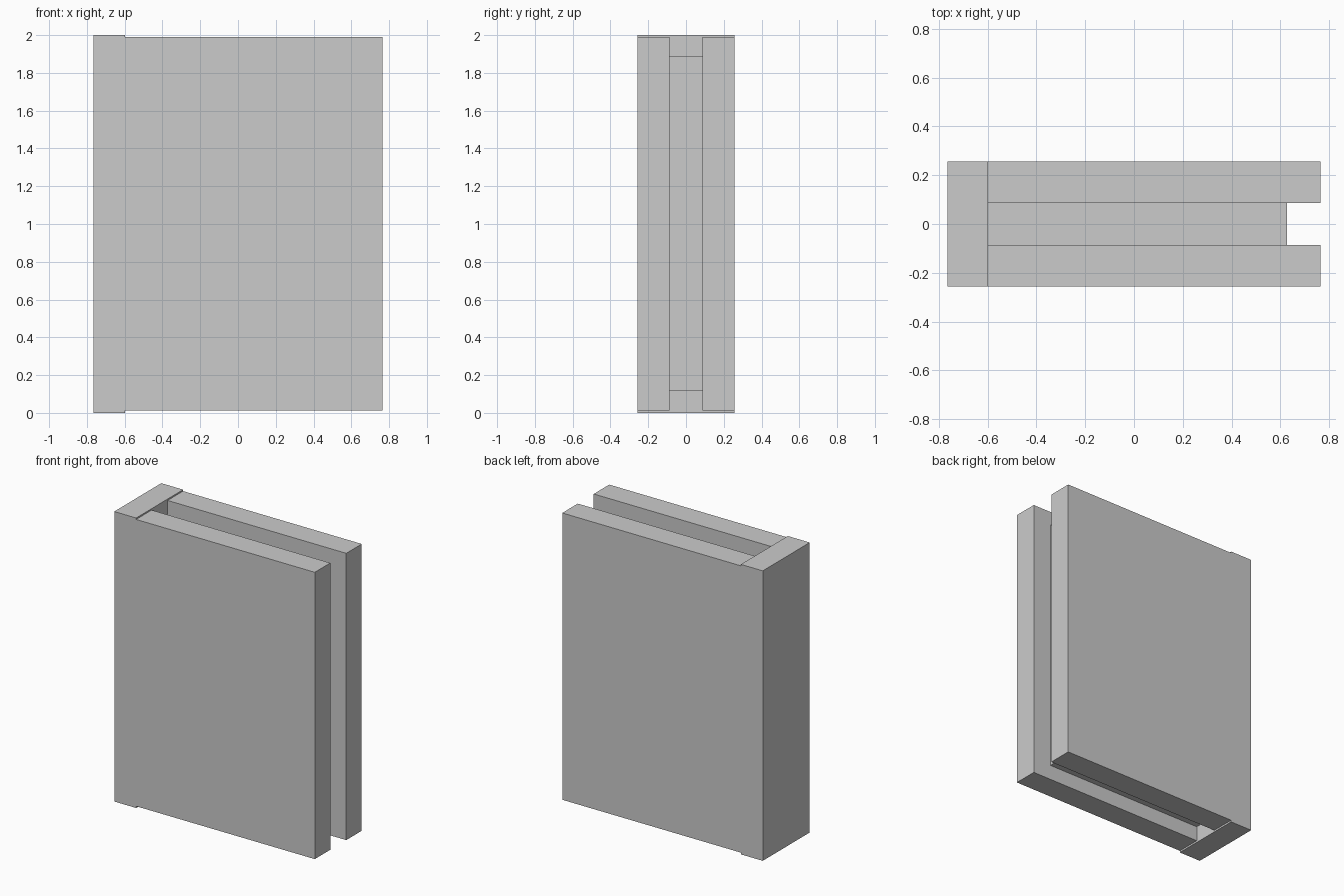
import bpy

if "Cube" in bpy.data.objects:
    bpy.data.objects.remove(bpy.data.objects["Cube"])


def box(name, x, y, z):
    """Axis-aligned box from (min, max) ranges."""
    bpy.ops.mesh.primitive_cube_add(size=1, location=[sum(r) / 2 for r in (x, y, z)])
    ob = bpy.context.object
    ob.name = name
    ob.scale = [r[1] - r[0] for r in (x, y, z)]
    bpy.ops.object.transform_apply(location=False, rotation=False, scale=True)
    return ob


HALF_W, HALF_T = 0.765, 0.256   # overall half width and half thickness
SPINE_X = -0.598                # inner face of the spine
PAGE_Y = 0.087                  # half thickness of the page block

# Spine, slightly taller than the covers
box("spine", (-HALF_W, SPINE_X), (-HALF_T, HALF_T), (0, 2))

# Front and back covers
for name, s in (("front_cover", -1), ("back_cover", 1)):
    box(name, (SPINE_X, HALF_W), sorted((s * PAGE_Y, s * HALF_T)), (0.012, 1.99))

# Recessed page block
box("pages", (SPINE_X, 0.627), (-PAGE_Y, PAGE_Y), (0.115, 1.89))
